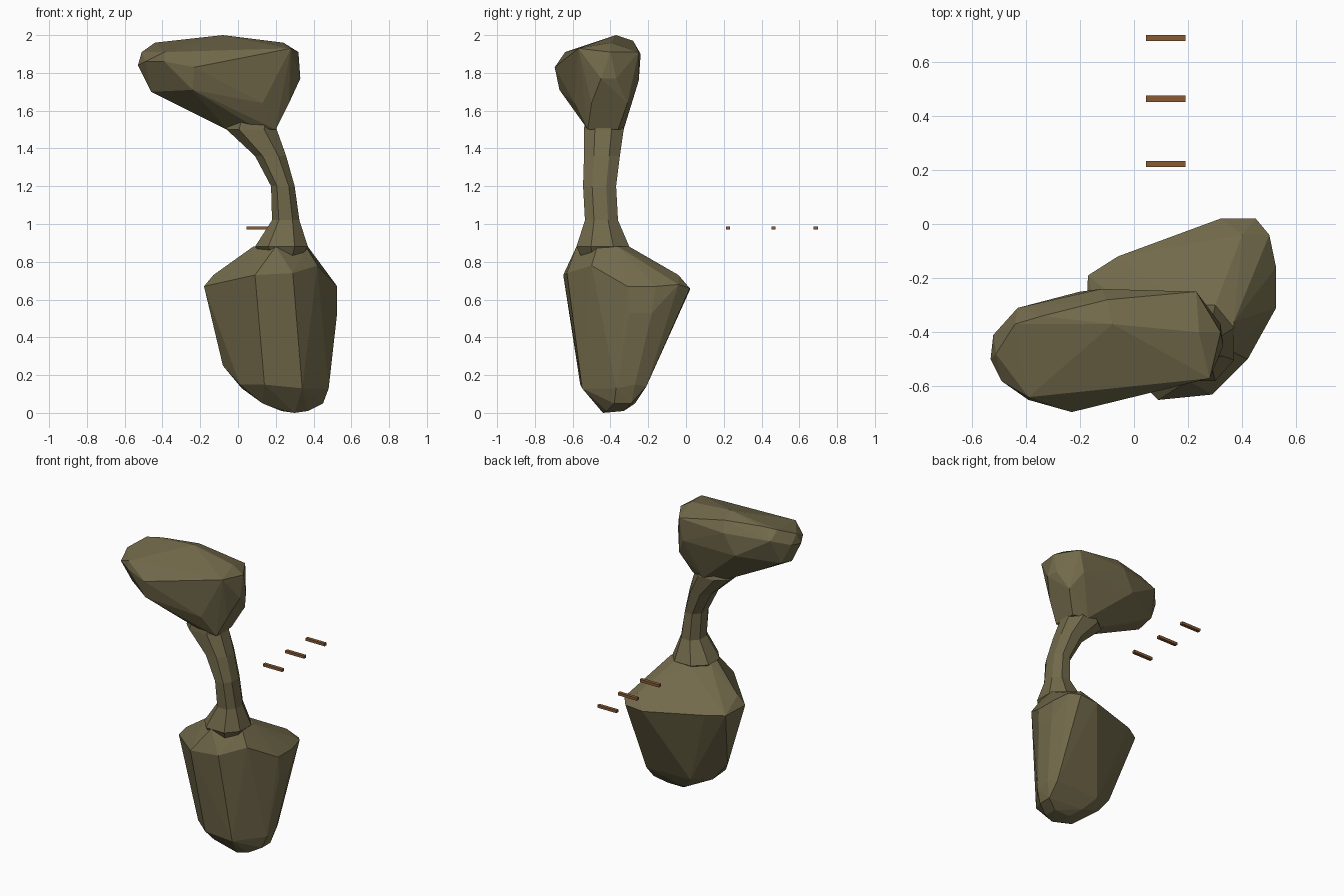
import bpy, bmesh

if "Cube" in bpy.data.objects:
    bpy.data.objects.remove(bpy.data.objects["Cube"])

def material(name, rgb):
    m = bpy.data.materials.new(name)
    m.diffuse_color = (*rgb, 1)
    m.use_nodes = True
    m.node_tree.nodes["Principled BSDF"].inputs["Base Color"].default_value = m.diffuse_color
    return m

ROCK = material("olive rock", (0.168, 0.143, 0.070))
WOOD = material("brown wood", (0.245, 0.105, 0.036))

def finish(bm, name, mat):
    bmesh.ops.recalc_face_normals(bm, faces=bm.faces)
    me = bpy.data.meshes.new(name)
    bm.to_mesh(me)
    bm.free()
    me.materials.append(mat)
    ob = bpy.data.objects.new(name, me)
    bpy.context.collection.objects.link(ob)
    return ob

def boulder(name, pts):
    """Faceted stone: the convex hull of a few corner points."""
    bm = bmesh.new()
    for p in pts:
        bm.verts.new(p)
    r = bmesh.ops.convex_hull(bm, input=bm.verts)
    loose = {v for v in r["geom_interior"] if isinstance(v, bmesh.types.BMVert)}
    bmesh.ops.delete(bm, geom=list(loose), context='VERTS')
    bmesh.ops.dissolve_limit(bm, angle_limit=0.05, verts=bm.verts, edges=bm.edges)
    return finish(bm, name, ROCK)

def column(name, rings):
    """Loft through eight-sided sections (z, x0, x1, y0, y1)."""
    bm = bmesh.new()
    loops = []
    for z, x0, x1, y0, y1 in rings:
        cx, cy, a, b = (x0 + x1) / 2, (y0 + y1) / 2, (x1 - x0) / 2, (y1 - y0) / 2
        oct8 = [(1, -.45), (1, .4), (.5, 1), (-.4, 1), (-1, .45), (-1, -.4), (-.5, -1), (.5, -1)]
        loops.append([bm.verts.new((cx + a * u, cy + b * v, z)) for u, v in oct8])
    for lo, hi in zip(loops, loops[1:]):
        for i in range(8):
            j = (i + 1) % 8
            bm.faces.new((lo[i], lo[j], hi[j], hi[i]))
    bm.faces.new(loops[0][::-1])
    bm.faces.new(loops[-1])
    return finish(bm, name, ROCK)

# lower boulder: rounded foot, wide shoulder, sloping top
base = boulder("rock_pillar", [
    (.23, -.42, .01), (.30, -.44, 0), (.37, -.42, .01), (.37, -.33, .01), (.25, -.33, .01),
    (.13, -.45, .05), (.45, -.38, .05), (.45, -.29, .05), (.20, -.27, .05),
    (.01, -.45, .15), (.02, -.32, .13), (.14, -.56, .15), (.34, -.55, .13),
    (.48, -.37, .13), (.48, -.27, .15), (.45, -.21, .14), (.12, -.22, .14),
    (-.08, -.34, .25), (.525, -.30, .53), (.525, -.18, .53),
    (.09, -.65, .73), (.29, -.63, .74), (.42, -.50, .78), (.525, -.31, .67), (.525, -.16, .67),
    (.45, .02, .66), (.32, .02, .65), (.50, -.04, .68), (.40, -.04, .73),
    (-.06, -.12, .67), (-.17, -.19, .67), (-.18, -.39, .67), (-.13, -.38, .73),
    (.08, -.46, .88), (.09, -.40, .88), (.20, -.58, .88), (.36, -.47, .88),
    (.37, -.36, .88), (.30, -.30, .88), (.19, -.31, .88)])

# upper overhanging boulder
head = boulder("rock_head", [
    (-.06, -.46, 1.50), (-.03, -.38, 1.50), (.06, -.54, 1.53), (.20, -.52, 1.50),
    (.20, -.36, 1.50), (.10, -.33, 1.50),
    (.13, -.59, 1.64), (.27, -.50, 1.64), (.27, -.31, 1.64), (-.24, -.67, 1.71),
    (-.31, -.50, 1.63), (-.31, -.40, 1.64), (-.46, -.50, 1.70), (-.46, -.38, 1.73),
    (-.23, -.695, 1.83), (-.39, -.65, 1.86), (-.49, -.58, 1.86), (-.53, -.50, 1.84),
    (-.52, -.41, 1.86), (-.20, -.25, 1.76), (.20, -.25, 1.76), (.33, -.45, 1.77), (.32, -.37, 1.77),
    (-.39, -.64, 1.91), (.28, -.57, 1.93), (.32, -.40, 1.91), (.23, -.25, 1.91),
    (-.12, -.24, 1.90), (-.43, -.31, 1.90), (-.51, -.48, 1.91), (-.44, -.37, 1.96),
    (-.34, -.34, 1.97), (.24, -.40, 1.96), (-.10, -.28, 1.97), (-.08, -.37, 2.0)])

# narrow curved neck between them
neck = column("rock_neck", [
    (.80, .16, .32, -.54, -.36), (.88, .09, .37, -.58, -.30), (1.02, .18, .325, -.535, -.36),
    (1.20, .175, .30, -.545, -.37), (1.36, .09, .255, -.54, -.35),
    (1.50, -.06, .205, -.54, -.33), (1.60, -.03, .20, -.53, -.36)])

# fuse the three stones into one rock
for part in (head, neck):
    mod = base.modifiers.new("fuse", 'BOOLEAN')
    mod.operation, mod.solver, mod.object = 'UNION', 'EXACT', part
    bpy.context.view_layer.objects.active = base
    bpy.ops.object.modifier_apply(modifier=mod.name)
for part in (head, neck):
    bpy.data.objects.remove(part)

# three floating wooden planks in a row
for i, y in enumerate((.222, .463, .687)):
    bm = bmesh.new()
    bmesh.ops.create_cube(bm, size=1)
    bmesh.ops.scale(bm, vec=(.146, .023, .018), verts=bm.verts)
    bmesh.ops.translate(bm, vec=(.117, y, .979), verts=bm.verts)
    finish(bm, f"plank_{i + 1}", WOOD)
